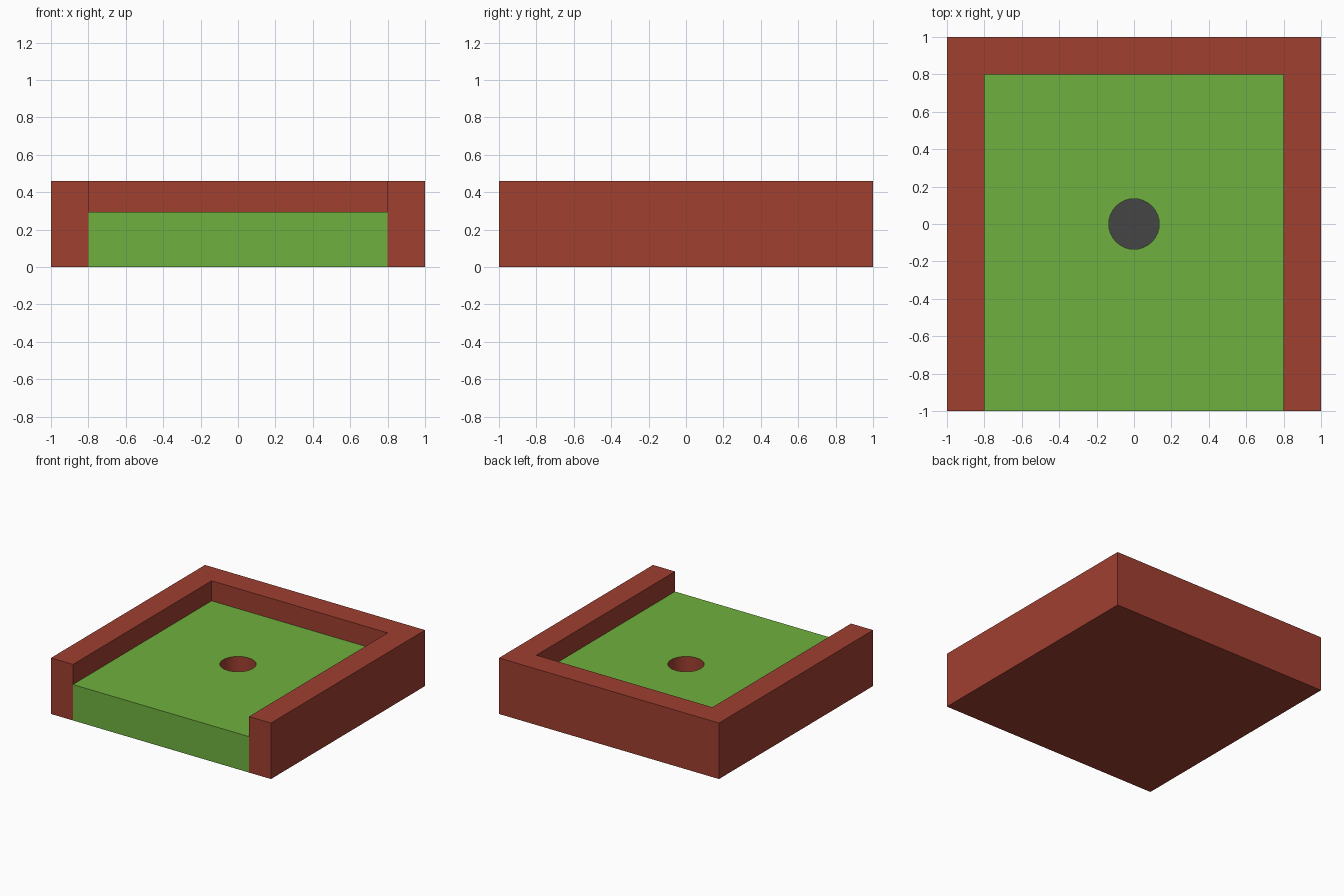
import bpy, bmesh
from math import cos, sin, pi

if "Cube" in bpy.data.objects:
    bpy.data.objects.remove(bpy.data.objects["Cube"])

WALL_TOP, TURF_TOP, CUP_FLOOR = 0.46, 0.295, 0.06
INNER, CUP_R, SIDES = 0.8, 0.135, 32


def material(name, rgb):
    m = bpy.data.materials.new(name)
    m.diffuse_color = (*rgb, 1)
    m.use_nodes = True
    m.node_tree.nodes["Principled BSDF"].inputs["Base Color"].default_value = m.diffuse_color
    return m


def face(bm, pts, z):
    bm.faces.new([bm.verts.new((x, y, z)) for x, y in pts])


def strip(bm, path, z0, z1):
    """Vertical wall along a path; it faces to the right of travel."""
    low = [bm.verts.new((x, y, z0)) for x, y in path]
    high = [bm.verts.new((x, y, z1)) for x, y in path]
    for i in range(len(path) - 1):
        bm.faces.new((low[i], low[i + 1], high[i + 1], high[i]))


def finish(name, bm, mat):
    bmesh.ops.remove_doubles(bm, verts=bm.verts, dist=1e-5)
    me = bpy.data.meshes.new(name)
    bm.to_mesh(me)
    bm.free()
    me.materials.append(mat)
    ob = bpy.data.objects.new(name, me)
    bpy.context.collection.objects.link(ob)
    return ob


red = material("red_border", (0.35, 0.05, 0.03))
green = material("green_turf", (0.162, 0.434, 0.05))
dark = material("dark_cup", (0.06, 0.06, 0.06))

# U-shaped border with a closed underside
outer = [(INNER, -1), (1, -1), (1, 1), (-1, 1), (-1, -1), (-INNER, -1)]
inner = [(-INNER, -1), (-INNER, INNER), (INNER, INNER), (INNER, -1)]
bm = bmesh.new()
strip(bm, outer, 0, WALL_TOP)
strip(bm, inner, TURF_TOP, WALL_TOP)
face(bm, outer[:-1] + inner[:-1], WALL_TOP)
face(bm, [(-1, -1), (-1, 1), (1, 1), (1, -1)], 0)
finish("border", bm, red)

# Turf: two halves around the round hole, plus the open front edge
arc = [(CUP_R * cos(2 * pi * i / SIDES), CUP_R * sin(2 * pi * i / SIDES))
       for i in range(SIDES + 1)]
half = SIDES // 2
bm = bmesh.new()
face(bm, [(INNER, 0), (INNER, INNER), (-INNER, INNER), (-INNER, 0)]
     + arc[:half + 1][::-1], TURF_TOP)
face(bm, [(-INNER, 0), (-INNER, -1), (INNER, -1), (INNER, 0)]
     + arc[half:][::-1], TURF_TOP)
strip(bm, [(-INNER, -1), (INNER, -1)], 0, TURF_TOP)
finish("turf", bm, green)

# Hole wall, smooth and facing inward
bm = bmesh.new()
strip(bm, arc[::-1], CUP_FLOOR, TURF_TOP)
for f in bm.faces:
    f.smooth = True
finish("hole_wall", bm, red)

# Dark disc at the bottom of the hole
bm = bmesh.new()
face(bm, arc[:-1], CUP_FLOOR)
finish("hole_floor", bm, dark)
